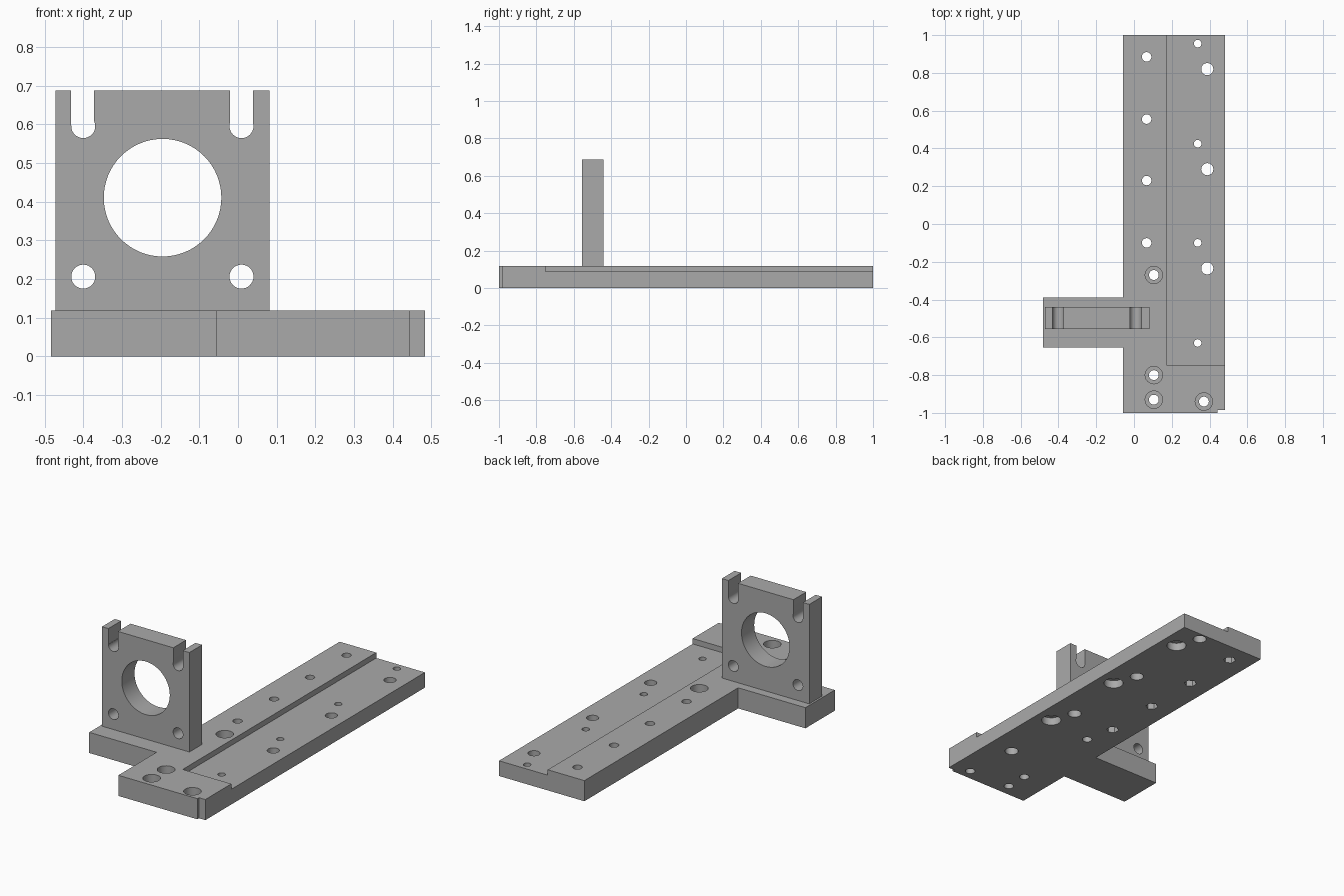
import bpy, bmesh, math
from mathutils import Matrix, Vector

cube = bpy.data.objects.get("Cube")
if cube:
    bpy.data.objects.remove(cube, do_unlink=True)

grey = bpy.data.materials.new("machined grey")
grey.use_nodes = True
colour = (0.4, 0.4, 0.4, 1)
grey.diffuse_color = colour
grey.node_tree.nodes["Principled BSDF"].inputs["Base Color"].default_value = colour

TOP = 0.118     # upper face of the base
FLOOR = 0.087   # floor of the long step


def make(name, bm):
    bmesh.ops.recalc_face_normals(bm, faces=bm.faces)
    mesh = bpy.data.meshes.new(name)
    bm.to_mesh(mesh)
    bm.free()
    mesh.materials.append(grey)
    obj = bpy.data.objects.new(name, mesh)
    bpy.context.collection.objects.link(obj)
    return obj


def prism(name, outline, z0, z1):
    bm = bmesh.new()
    face = bm.faces.new([bm.verts.new((x, y, z0)) for x, y in outline])
    side = bmesh.ops.extrude_face_region(bm, geom=[face])["geom"]
    verts = [v for v in side if isinstance(v, bmesh.types.BMVert)]
    bmesh.ops.translate(bm, verts=verts, vec=(0, 0, z1 - z0))
    return make(name, bm)


def box(name, lo, hi):
    outline = [(lo[0], lo[1]), (hi[0], lo[1]), (hi[0], hi[1]), (lo[0], hi[1])]
    return prism(name, outline, lo[2], hi[2])


def rod(start, end, radius, sides=32):
    a, b = Vector(start), Vector(end)
    turn = (b - a).to_track_quat('Z', 'Y').to_matrix().to_4x4()
    bm = bmesh.new()
    bmesh.ops.create_cone(bm, cap_ends=True, segments=sides, radius1=radius,
                          radius2=radius, depth=(b - a).length,
                          matrix=Matrix.Translation((a + b) / 2) @ turn)
    return make("cutter", bm)


def cut(target, cutter):
    cutter.hide_render = True
    mod = target.modifiers.new("cut", 'BOOLEAN')
    mod.operation, mod.solver, mod.object = 'DIFFERENCE', 'EXACT', cutter
    graph = bpy.context.evaluated_depsgraph_get()
    result = bpy.data.meshes.new_from_object(target.evaluated_get(graph))
    target.modifiers.clear()
    target.data = result
    bpy.data.objects.remove(cutter, do_unlink=True)


def drill(x, y, radius, z0=-0.1, z1=0.3, sides=32):
    cut(base, rod((x, y, z0), (x, y, z1), radius, sides))


# Base bar with its side arm and the small corner notch
base = prism("base_plate", [
    (-0.057, -1), (0.443, -1), (0.443, -0.985), (0.483, -0.985), (0.483, 1),
    (-0.057, 1), (-0.057, -0.39), (-0.483, -0.39), (-0.483, -0.655),
    (-0.057, -0.655)], 0, TOP)

# Long lowered step
cut(base, box("cutter", (0.175, -0.75, FLOOR), (0.6, 1.1, 0.3)))

# Bolt holes with hexagonal nut pockets below
for y in (0.885, 0.555, 0.23, -0.1):
    drill(0.067, y, 0.025)
    drill(0.067, y, 0.033, z1=0.05, sides=6)

# Step holes, widened from below
for y in (0.955, 0.425, -0.1, -0.63):
    drill(0.337, y, 0.02)
    drill(0.337, y, 0.036, z1=0.045)
for y in (0.82, 0.29, -0.235):
    drill(0.388, y, 0.032)
    drill(0.388, y, 0.052, z1=0.045)

# Counterbored holes, widened from above
for x, y in ((0.105, -0.27), (0.105, -0.8), (0.105, -0.93), (0.37, -0.94)):
    drill(x, y, 0.026)
    drill(x, y, 0.046, z0=0.05)

# Upright mounting plate
mount = box("motor_mount", (-0.472, -0.555, TOP), (0.081, -0.44, 0.687))
cut(mount, rod((-0.195, -0.7, 0.41), (-0.195, -0.3, 0.41), 0.152, 64))
for x, shift in ((-0.4, -0.002), (0.009, 0)):
    # lower round hole, upper open slot
    cut(mount, rod((x, -0.7, 0.206), (x, -0.3, 0.206), 0.031))
    cut(mount, rod((x, -0.7, 0.595), (x, -0.3, 0.595), 0.031))
    cut(mount, box("cutter", (x + shift - 0.03, -0.7, 0.597),
                   (x + shift + 0.03, -0.3, 0.8)))

for obj in (base, mount):
    bpy.ops.object.select_all(action='DESELECT')
    obj.select_set(True)
    bpy.context.view_layer.objects.active = obj
    bpy.ops.object.shade_smooth_by_angle(angle=math.radians(30))
